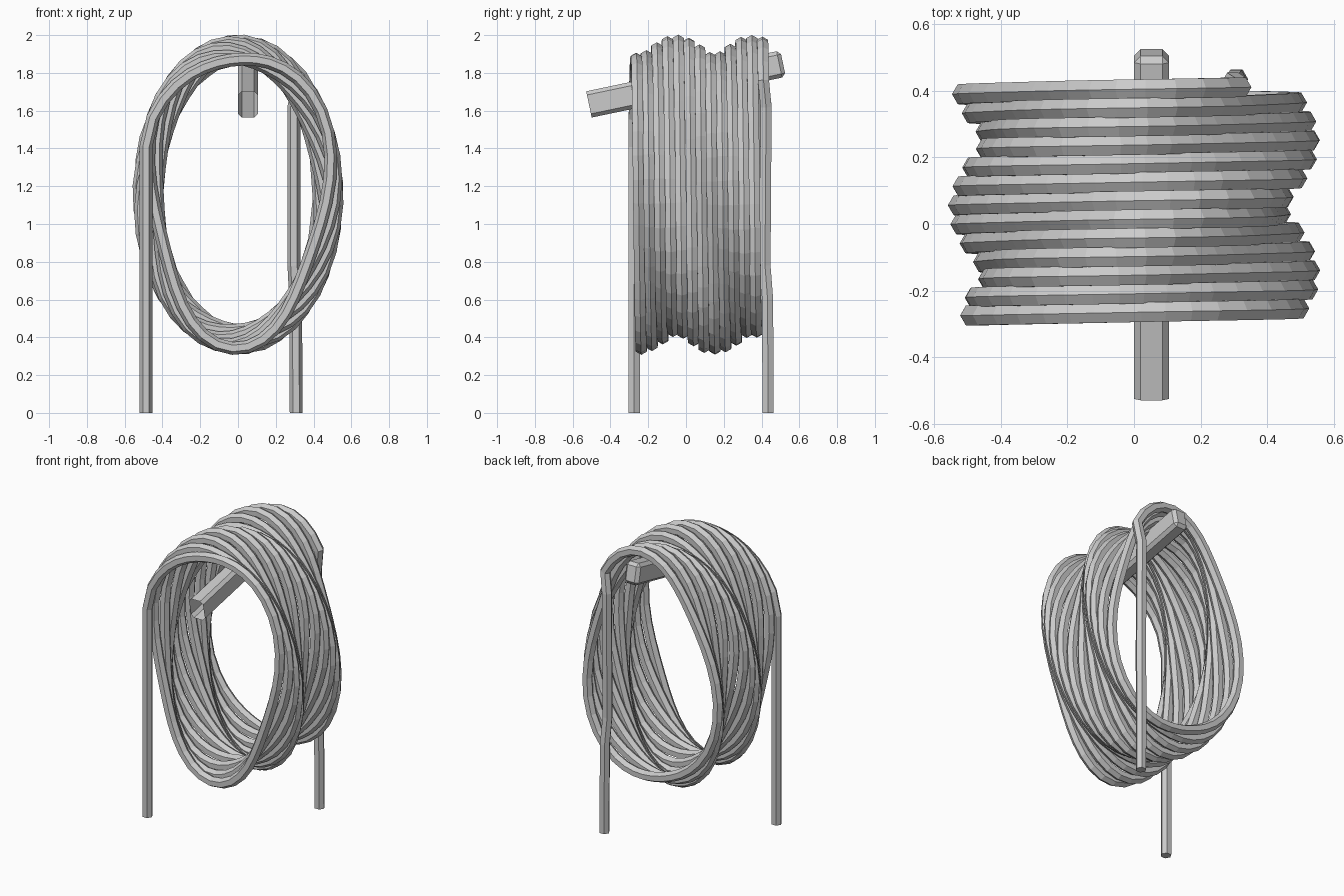
import bpy, bmesh
from math import sin, cos, pi, radians, atan
from mathutils import Vector, Matrix

if "Cube" in bpy.data.objects:
    bpy.data.objects.remove(bpy.data.objects["Cube"])

ROPE_R, SIDES, SEG = 0.034, 6, 40      # hexagonal rope
AX, AZ, CZ, WOB = 0.475, 0.765, 1.155, 0.05
Y0, Y1 = -0.274, 0.410
A0, A1 = radians(150), radians(50 - 360 * 12)


def finish(bm, name):
    bmesh.ops.recalc_face_normals(bm, faces=bm.faces)
    me = bpy.data.meshes.new(name)
    bm.to_mesh(me)
    bm.free()
    ob = bpy.data.objects.new(name, me)
    bpy.context.collection.objects.link(ob)
    return ob


def coil_point(t):
    # elliptical turn with three lobes that drift round as the coil advances
    y = Y0 + (Y1 - Y0) * t
    a = A0 + (A1 - A0) * t
    w = WOB * cos(3 * a + 2 * pi * (y + 0.15) / 0.4)
    return Vector(((AX + w) * cos(a), y, CZ + (AZ + w) * sin(a)))


# rope path: hanging start, thirteen passes over the peg, hanging end
n = round((A0 - A1) / (2 * pi) * SEG)
path = [Vector((-0.487, -0.274, 0)), Vector((-0.487, -0.274, 1.41))]
path += [coil_point(i / n) for i in range(n + 1)]
path += [Vector((0.296, 0.424, 1.62)), Vector((0.296, 0.418, 0.78)),
         Vector((0.305, 0.432, 0.60)), Vector((0.308, 0.434, 0))]

# sweep the hexagon along the path, keeping flats facing along the coil axis
bm = bmesh.new()
rings = []
for i, p in enumerate(path):
    d_in = (p - path[max(i - 1, 0)]).normalized()
    d_out = (path[min(i + 1, len(path) - 1)] - p).normalized()
    tan = (d_in + d_out).normalized()
    if i in (0, len(path) - 1):
        tan = Vector((0, 0, 1 if i == 0 else -1))
    rad = Vector((0, 1, 0)).cross(tan).normalized()
    side = tan.cross(rad)
    rings.append([bm.verts.new(p + ROPE_R * (rad * cos(2 * pi * k / SIDES) + side * sin(2 * pi * k / SIDES)))
                  for k in range(SIDES)])
for a, b in zip(rings, rings[1:]):
    for k in range(SIDES):
        j = (k + 1) % SIDES
        bm.faces.new((a[k], a[j], b[j], b[k]))
bm.faces.new(rings[0])
bm.faces.new(rings[-1])
finish(bm, "rope_coil")

# tilted peg: chamfered bar, open at the wall end
bm = bmesh.new()
bmesh.ops.create_cube(bm, size=1, matrix=Matrix.Diagonal((0.105, 1.05, 0.142, 1)))
wall = [f for f in bm.faces if f.normal.y < -0.9]
bmesh.ops.delete(bm, geom=wall, context='FACES_ONLY')
edges = [e for e in bm.edges if not e.is_boundary]
bmesh.ops.bevel(bm, geom=edges, offset=0.02, segments=1, affect='EDGES')
peg = finish(bm, "peg")
peg.location = (0.0525, 0, 1.741)
peg.rotation_euler = (atan(0.21), 0, 0)
